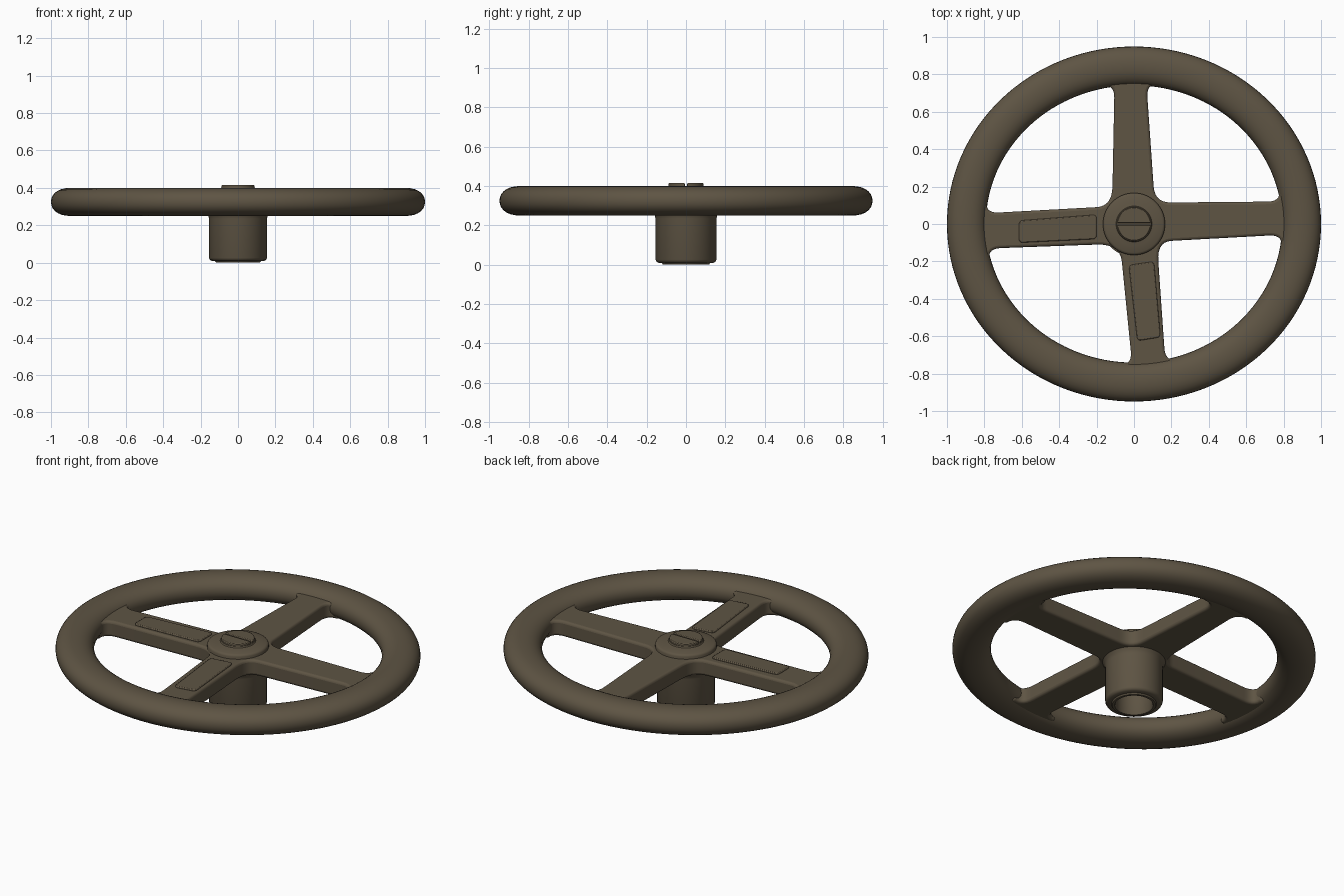
import bpy, bmesh, math
from mathutils import Vector

if "Cube" in bpy.data.objects:
    bpy.data.objects.remove(bpy.data.objects["Cube"])

paint = bpy.data.materials.new("dark_olive_brown")
paint.diffuse_color = (0.112, 0.089, 0.057, 1)
paint.use_nodes = True
paint.node_tree.nodes["Principled BSDF"].inputs["Base Color"].default_value = paint.diffuse_color


def finish(name, bm, bevel=0.0, segments=3):
    bmesh.ops.recalc_face_normals(bm, faces=bm.faces)
    me = bpy.data.meshes.new(name)
    bm.to_mesh(me)
    bm.free()
    ob = bpy.data.objects.new(name, me)
    bpy.context.collection.objects.link(ob)
    me.materials.append(paint)
    if bevel:
        m = ob.modifiers.new("soft_edges", 'BEVEL')
        m.width, m.segments = bevel, segments
        m.limit_method, m.angle_limit = 'ANGLE', math.radians(50)
        m.use_clamp_overlap = False
    bpy.ops.object.select_all(action='DESELECT')
    bpy.context.view_layer.objects.active = ob
    ob.select_set(True)
    bpy.ops.object.shade_smooth_by_angle(angle=math.radians(40))
    return ob


def prism(name, pts, z0, z1, bevel=0.0, segments=3):
    bm = bmesh.new()
    f = bm.faces.new([bm.verts.new((p[0], p[1], z0)) for p in pts])
    ext = bmesh.ops.extrude_face_region(bm, geom=[f])
    for v in ext['geom']:
        if isinstance(v, bmesh.types.BMVert):
            v.co.z = z1
    return finish(name, bm, bevel, segments)


def lathe(name, prof, n=64):
    bm = bmesh.new()
    vs = [bm.verts.new((r, 0, z)) for r, z in prof]
    es = [bm.edges.new(e) for e in zip(vs, vs[1:])]
    bmesh.ops.spin(bm, geom=vs + es, cent=(0, 0, 0), axis=(0, 0, 1),
                   angle=2 * math.pi, steps=n, use_duplicate=False)
    bmesh.ops.remove_doubles(bm, verts=bm.verts, dist=1e-5)
    return finish(name, bm)


def curve(a, c, b, n=7):
    return [a * (1 - t) ** 2 + c * 2 * t * (1 - t) + b * t * t
            for t in (i / n for i in range(n + 1))]


# Rim: slightly oval ring with a rounded, flattened section
bm = bmesh.new()
N, M = 128, 28
rings = []
for i in range(N):
    a = 2 * math.pi * i / N
    ring = []
    for j in range(M):
        b = 2 * math.pi * j / M
        cb, sb = math.cos(b), math.sin(b)
        w = 0.104 * math.copysign(abs(cb) ** 0.92, cb)
        h = 0.075 * math.copysign(abs(sb) ** 0.92, sb)
        ring.append(bm.verts.new(((0.896 + w) * math.cos(a),
                                  (0.845 + w) * math.sin(a), 0.325 + h)))
    rings.append(ring)
for i in range(N):
    r, s = rings[i], rings[(i + 1) % N]
    for j in range(M):
        k = (j + 1) % M
        bm.faces.new((r[j], s[j], s[k], r[k]))
finish("rim", bm)

# Spokes: one filleted cross; each spoke has two edges (hub point, rim point)
EX, EY = 0.80, 0.757
spokes = [
    (((0.2, -0.09), (0.75, -0.06)), ((0.2, 0.115), (0.75, 0.12))),
    (((0.105, 0.2), (0.07, 0.7)), ((-0.115, 0.2), (-0.105, 0.7))),
    (((-0.2, 0.09), (-0.75, 0.06)), ((-0.2, -0.11), (-0.75, -0.13))),
    (((-0.065, -0.2), (-0.015, -0.7)), ((0.13, -0.2), (0.165, -0.7))),
]


def flare(edge, side):
    a, b = Vector(edge[0]), Vector(edge[1])
    d = (b - a).normalized()
    lo, hi = 0.0, 1.0
    for _ in range(40):
        t = (lo + hi) / 2
        p = a + d * t
        if (p.x / EX) ** 2 + (p.y / EY) ** 2 < 1:
            lo = t
        else:
            hi = t
    ang = math.atan2(p.y / EY, p.x / EX) + side * 0.09
    c, s = math.cos(ang), math.sin(ang)
    return curve(p - d * 0.075, p, Vector((EX * c, EY * s))) + [Vector((0.88 * c, 0.83 * s))]


def crossing(e, f):
    a, b, c, d = (Vector(p) for p in (*e, *f))
    u, v = b - a, d - c
    return a + u * ((c - a).cross(v) / u.cross(v))


outline = []
for i, (first, second) in enumerate(spokes):
    nxt = spokes[(i + 1) % 4][0]
    outline += flare(first, -1)
    outline += flare(second, 1)[::-1]
    outline += curve(Vector(second[0]), crossing(second, nxt), Vector(nxt[0]))
prism("spokes", outline, 0.268, 0.36, 0.014)

# Hub sleeve with a socket underneath
lathe("hub_sleeve", [(0, 0.2), (0.1, 0.2), (0.1, 0.006), (0.104, 0), (0.117, 0),
                     (0.122, 0.008), (0.14, 0.01), (0.15, 0.015), (0.155, 0.026),
                     (0.155, 0.235), (0.16, 0.255), (0.175, 0.275), (0, 0.3)])

# Stepped collar above the spokes
lathe("hub_collar", [(0, 0.34), (0.166, 0.34), (0.166, 0.374), (0.162, 0.382),
                     (0.153, 0.386), (0.115, 0.391), (0.096, 0.394), (0.092, 0.401), (0, 0.401)])

# Slotted cap: two half discs with a gap
for sign, name in ((1, "cap_back"), (-1, "cap_front")):
    s = math.asin(0.07)
    half = [(0.089 * math.cos(t), sign * 0.089 * math.sin(t))
            for t in (s + (math.pi - 2 * s) * k / 24 for k in range(25))]
    prism(name, half, 0.39, 0.415, 0.004, 2)


# Raised panels on the left and front spokes
def panel(name, corners, z1):
    pts = []
    n = len(corners)
    for i in range(n):
        p, c, q = (Vector(corners[(i + k) % n]) for k in (-1, 0, 1))
        pts += curve(c + (p - c).normalized() * 0.022, c,
                     c + (q - c).normalized() * 0.022, 4)
    prism(name, pts, 0.35, z1, 0.005, 2)


panel("left_panel", [(-0.615, -0.1), (-0.2, -0.08), (-0.2, 0.05), (-0.615, 0.018)], 0.369)
panel("front_panel", [(-0.028, -0.22), (0.018, -0.625), (0.142, -0.605), (0.107, -0.2)], 0.369)
